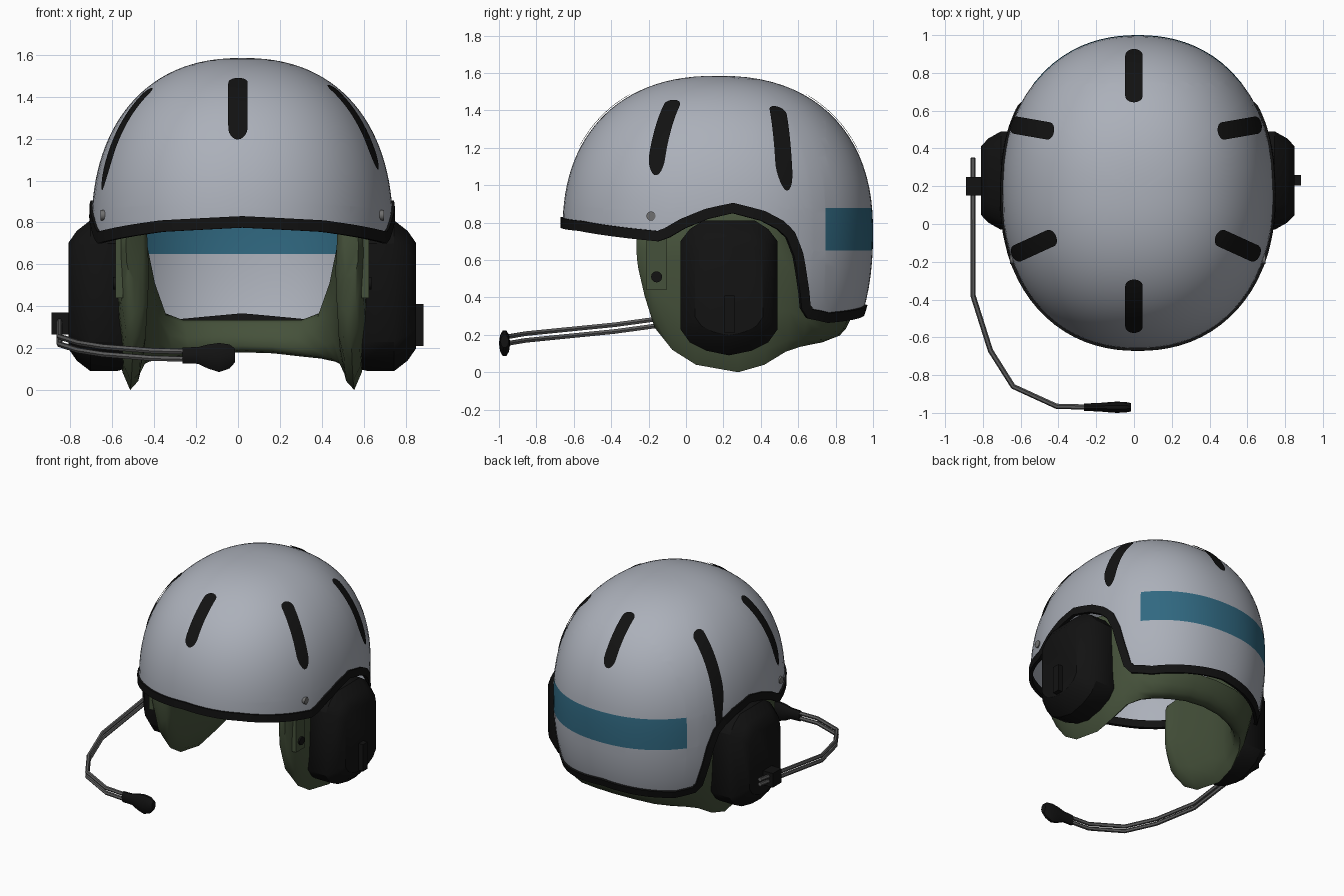
import bpy, bmesh, math
from mathutils import Vector

if "Cube" in bpy.data.objects:
    bpy.data.objects.remove(bpy.data.objects["Cube"])

CX, CY, CZ = 0.02, 0.17, 0.75          # shell centre
A, B, TOP, LOW = 0.72, 0.83, 0.835, 1.0  # shell half sizes


def material(name, rgb):
    m = bpy.data.materials.new(name)
    m.diffuse_color = (*rgb, 1)
    m.use_nodes = True
    m.node_tree.nodes["Principled BSDF"].inputs["Base Color"].default_value = m.diffuse_color
    return m


GREY = material("shell grey", (0.41, 0.435, 0.49))
BLUE = material("stripe blue", (0.03, 0.14, 0.22))
GREEN = material("liner green", (0.06, 0.083, 0.043))
BLACK = material("black", (0.006, 0.006, 0.006))
METAL = material("boom grey", (0.11, 0.11, 0.11))
RIVET = material("rivet grey", (0.16, 0.16, 0.16))


def finish(name, bm, mats, angle=40, recalc=True):
    if recalc:
        bmesh.ops.recalc_face_normals(bm, faces=bm.faces[:])
    me = bpy.data.meshes.new(name)
    bm.to_mesh(me)
    bm.free()
    ob = bpy.data.objects.new(name, me)
    bpy.context.collection.objects.link(ob)
    for m in mats:
        me.materials.append(m)
    bpy.ops.object.select_all(action='DESELECT')
    ob.select_set(True)
    bpy.context.view_layer.objects.active = ob
    bpy.ops.object.shade_smooth_by_angle(angle=math.radians(angle))
    return ob


def loft(name, rings, mat, ring_closed=True, loop=False, caps=True, angle=40):
    bm = bmesh.new()
    vs = [[bm.verts.new(p) for p in r] for r in rings]
    n = len(vs[0])
    for i in range(len(vs) if loop else len(vs) - 1):
        a, b = vs[i], vs[(i + 1) % len(vs)]
        for k in range(n if ring_closed else n - 1):
            q = (k + 1) % n
            bm.faces.new((a[k], a[q], b[q], b[k]))
    if caps and not loop and ring_closed:
        bm.faces.new(vs[0])
        bm.faces.new(vs[-1])
    return finish(name, bm, [mat], angle)


def box(name, lo, hi, mat):
    (x0, y0, z0), (x1, y1, z1) = lo, hi
    return loft(name, [[(x, y0, z0), (x, y1, z0), (x, y1, z1), (x, y0, z1)] for x in (x0, x1)], mat)


def disc(name, x0, x1, y, z, r, mat, n=12):
    ring = [(y + r * math.cos(k * math.tau / n), z + r * math.sin(k * math.tau / n)) for k in range(n)]
    return loft(name, [[(x, *p) for p in ring] for x in (x0, x1)], mat)


# shell surface: point at azimuth (0 = front) and height
def shell_point(deg, z):
    s, c = math.sin(math.radians(deg)), -math.cos(math.radians(deg))
    h = (abs(s) ** 2.2 + abs(c) ** 2.2) ** (-1 / 2.2)
    t = min(1, abs(z - CZ) / (TOP if z > CZ else LOW))
    f = h * (1 - t ** 2.3) ** (1 / 2.3)
    return Vector((CX + A * f * s, CY + B * f * c, z))


def shell_above(x, y, lift=1.009):
    h = (abs((x - CX) / A) ** 2.2 + abs((y - CY) / B) ** 2.2) ** (1 / 2.2)
    z = TOP * max(0, 1 - h ** 2.3) ** (1 / 2.3)
    return Vector((CX + (x - CX) * lift, CY + (y - CY) * lift, CZ + z * lift))


# lower edge of the shell, azimuth and height, front to back
edge = [(0, .775), (31, .755), (57, .715), (68, .70), (72, .72), (78, .77), (86.5, .82), (95.5, .85),
        (106, .81), (112, .765), (115.5, .72), (118.5, .62), (120.5, .5), (123.5, .34), (127, .29),
        (138, .267), (152, .28), (180, .31)]
half = []
for (a0, z0), (a1, z1) in zip(edge, edge[1:]):
    n = max(2, int((a1 - a0) / 4))
    half += [(a0 + (a1 - a0) * k / n, z0 + (z1 - z0) * k / n) for k in range(n)]
path = half + [edge[-1]] + [(360 - a, z) for a, z in reversed(half[1:])]

# shell, with the rear stripe cut into it
bm = bmesh.new()
ROWS = 28
pole = bm.verts.new((CX, CY, CZ + TOP))
cols = [[bm.verts.new(shell_point(a, ze + (CZ + TOP - ze) * math.cos(math.pi / 2 * i / ROWS)))
         for i in range(1, ROWS + 1)] for a, ze in path]
for j, c in enumerate(cols):
    d = cols[(j + 1) % len(cols)]
    bm.faces.new((pole, c[0], d[0]))
    for i in range(ROWS - 1):
        bm.faces.new((c[i], c[i + 1], d[i + 1], d[i]))
for co, no in (((0, 0, .65), (0, 0, 1)), ((0, 0, .877), (0, 0, 1)), ((0, .745, 0), (0, 1, 0))):
    bmesh.ops.bisect_plane(bm, geom=bm.verts[:] + bm.edges[:] + bm.faces[:], plane_co=co, plane_no=no)
for f in bm.faces:
    m = f.calc_center_median()
    f.material_index = int(m.y > .745 and .65 < m.z < .877)
finish("helmet_shell", bm, [GREY, BLUE], 60, recalc=False)

# black edge trim
pts = [shell_point(a, z) for a, z in path]
rings = []
for j, p in enumerate(pts):
    t = (pts[(j + 1) % len(pts)] - pts[j - 1]).normalized()
    nrm = Vector(((p.x - CX) / A ** 2, (p.y - CY) / B ** 2, (p.z - CZ) * .8)).normalized()
    up = nrm.cross(t).normalized() * .055
    o = nrm * .012
    rings.append([p + up + o, p + o, p - o, p + up - o])
loft("edge_trim", rings, BLACK, loop=True, angle=50)

# vent slots lying on the shell
vents = [((0, -.57), (0, -.29)), ((0, .92), (0, .64))]
for s in (-1, 1):
    vents += [((.01 + s * .65, -.165), (.01 + s * .42, -.06)), ((.01 + s * .66, .525), (.01 + s * .43, .485))]
for k, (p, q) in enumerate(vents):
    p, q = Vector(p), Vector(q)
    side = Vector((p.y - q.y, q.x - p.x)).normalized()
    rings = []
    for i in range(25):
        s = (1 - math.cos(math.pi * i / 24)) / 2
        e = max(0, 1 - min(s, 1 - s) / .12)
        w = .046 * math.sqrt(max(.002, 1 - e * e))
        c = p.lerp(q, s)
        rings.append([shell_above(*(c + side * w * v)) for v in (-1, -.5, 0, .5, 1)])
    loft(f"vent_slot_{k + 1}", rings, BLACK, ring_closed=False, angle=60)

# green liner: x, y, bottom, top, lean for one half, mirrored round the nape
stations = [(.555, -.265, .53, .76, .0), (.575, -.235, .37, .78, .01), (.59, -.18, .24, .79, .01),
            (.60, -.08, .12, .81, .015), (.61, .05, .04, .84, .02), (.615, .28, .0, .86, .02),
            (.605, .43, .04, .83, .02), (.575, .56, .11, .73, .025), (.53, .66, .135, .55, .04),
            (.45, .76, .15, .37, .05), (.33, .84, .16, .335, .06), (.17, .885, .175, .335, .06),
            (0, .90, .18, .335, .06)]
section = [(.03, 1), (.004, .93), (0, .7), (.005, .35), (.025, .1), (.06, 0), (.1, .05), (.128, .2),
           (.135, .5), (.13, .9), (.11, 1)]
full = stations + [(-x, *r) for x, *r in reversed(stations[:-1])]
rings = []
for j, (x, y, zb, zt, lean) in enumerate(full):
    a, b = full[max(0, j - 1)], full[min(len(full) - 1, j + 1)]
    t = Vector((b[0] - a[0], b[1] - a[1])).normalized()
    n = Vector((-t.y, t.x))                       # points inward
    thick = .75 if j in (0, len(full) - 1) else 1
    rings.append([(CX + x + n.x * (d * thick + lean * (1 - f)), y + n.y * (d * thick + lean * (1 - f)),
                   zb + (zt - zb) * f) for d, f in section])
loft("padded_liner", rings, GREEN, angle=55)

# ear cups, snap straps and rivets on both sides
cup = [(-.14, .36), (.14, .36), (.21, .315), (.26, .25), (.26, -.22), (.21, -.29), (.12, -.335),
       (0, -.36), (-.12, -.335), (-.21, -.29), (-.26, -.22), (-.26, .25), (-.21, .315)]
for s, tag in ((1, "right"), (-1, "left")):
    def sx(v):
        return CX + s * v
    loft(f"ear_cup_{tag}", [[(sx(x), .23 + y * k, .45 + z * k) for y, z in cup] for x, k in
                            ((.56, .97), (.60, 1), (.725, 1), (.79, .86), (.83, .70))], BLACK, angle=35)
    box(f"snap_strap_{tag}", (sx(.57), -.21, .44), (sx(.606), -.105, .74), GREEN)
    disc(f"strap_snap_{tag}", sx(.6), sx(.618), -.157, .51, .03, BLACK)
    disc(f"shell_rivet_{tag}", sx(.65), sx(.677), -.187, .835, .025, RIVET)
box("cup_rib_right", (.84, .205, .21), (.885, .26, .41), BLACK)
box("boom_bracket_left", (-.89, .15, .265), (-.78, .25, .37), BLACK)

# twin microphone boom rods
boom = [(-.852, .35, .335), (-.852, -.38, .236), (-.76, -.67, .207), (-.64, -.86, .188),
        (-.41, -.965, .17), (-.22, -.97, .165)]
for tag, dz in (("upper", .018), ("lower", -.018)):
    cu = bpy.data.curves.new(f"boom_rod_{tag}", 'CURVE')
    cu.dimensions = '3D'
    cu.bevel_depth, cu.bevel_resolution, cu.use_fill_caps = .014, 1, True
    sp = cu.splines.new('POLY')
    sp.points.add(len(boom) - 1)
    for pt, (x, y, z) in zip(sp.points, boom):
        pt.co = (x, y, z + dz, 1)
    cu.materials.append(METAL)
    ob = bpy.data.objects.new(f"boom_rod_{tag}", cu)
    bpy.context.collection.objects.link(ob)
    bpy.ops.object.select_all(action='DESELECT')
    ob.select_set(True)
    bpy.context.view_layer.objects.active = ob
    bpy.ops.object.convert(target='MESH')
    bpy.ops.object.shade_smooth_by_angle(angle=math.radians(50))

# microphone: flattened bulb lofted along x
mic = [(-.265, .02, .04, .165), (-.19, .022, .042, .165), (-.145, .026, .06, .16), (-.09, .03, .073, .155),
       (-.04, .027, .06, .16), (-.015, .022, .035, .165)]
loft("microphone", [[(x, -.97 + hy * math.cos(k * math.pi / 5), zc + hz * math.sin(k * math.pi / 5))
                     for k in range(10)] for x, hy, hz, zc in mic], BLACK, angle=40)
